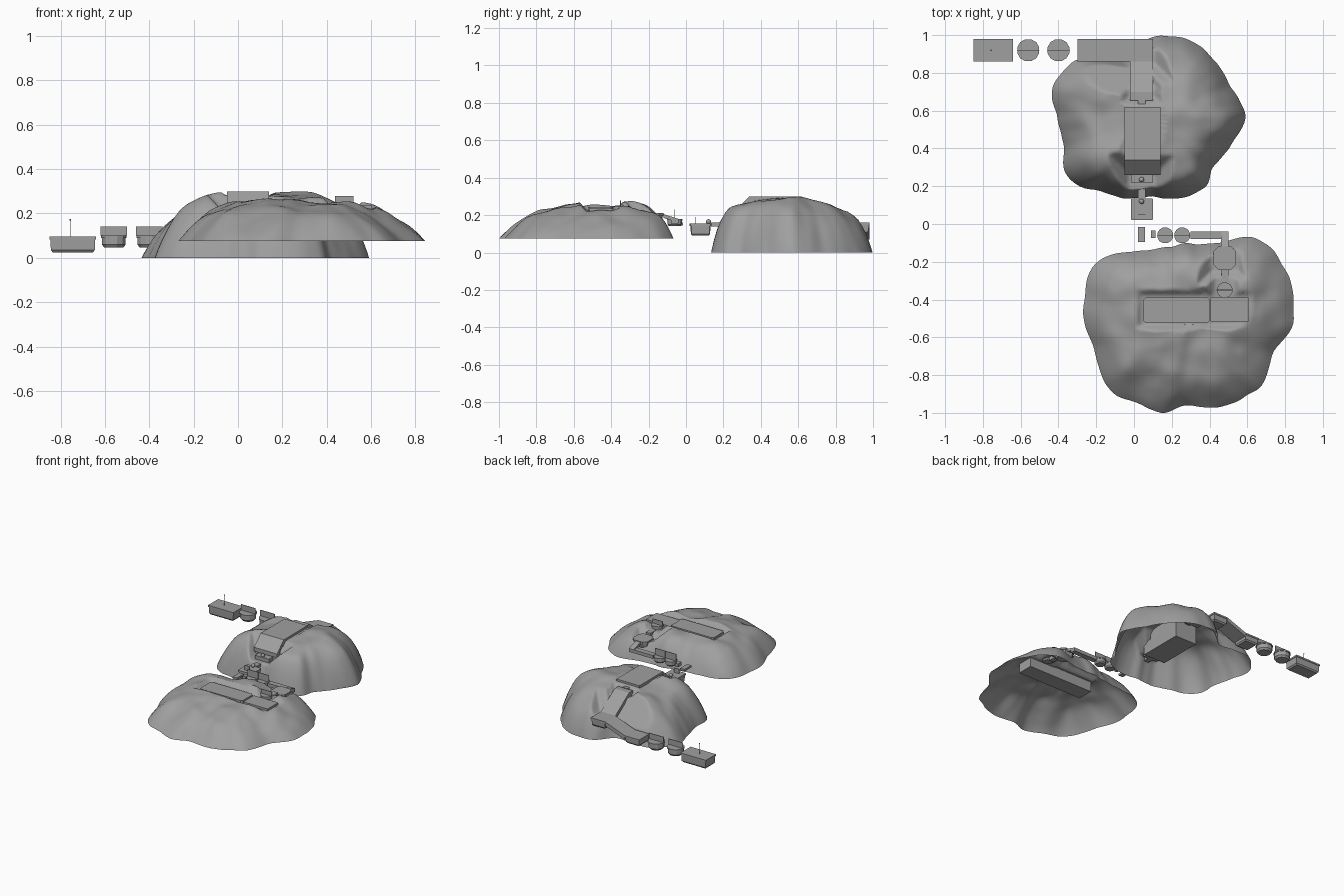
import bpy, bmesh, math
from mathutils import Vector, noise

cube = bpy.data.objects.get("Cube")
if cube:
    bpy.data.objects.remove(cube, do_unlink=True)

grey = bpy.data.materials.new("plain_grey")
grey.use_nodes = True
grey.diffuse_color = (0.35, 0.35, 0.35, 1)
grey.node_tree.nodes["Principled BSDF"].inputs["Base Color"].default_value = (0.35, 0.35, 0.35, 1)


def finish(name, bm, smooth=False):
    bmesh.ops.recalc_face_normals(bm, faces=bm.faces)
    for f in bm.faces:
        f.smooth = smooth
    me = bpy.data.meshes.new(name)
    bm.to_mesh(me)
    bm.free()
    me.materials.append(grey)
    ob = bpy.data.objects.new(name, me)
    bpy.context.collection.objects.link(ob)
    return ob


def loft(name, rings):
    """Closed solid through a stack of equal-length point rings."""
    bm = bmesh.new()
    loops = [[bm.verts.new(p) for p in ring] for ring in rings]
    n = len(loops[0])
    for a, b in zip(loops, loops[1:]):
        for i in range(n):
            j = (i + 1) % n
            bm.faces.new((a[i], a[j], b[j], b[i]))
    bm.faces.new(loops[0])
    bm.faces.new(loops[-1])
    return finish(name, bm)


def rect(x0, x1, y0, y1, z, inset=0.0, cut=0.0):
    x0, x1, y0, y1 = x0 + inset, x1 - inset, y0 + inset, y1 - inset
    if not cut:
        return [(x0, y0, z), (x1, y0, z), (x1, y1, z), (x0, y1, z)]
    return [(x0 + cut, y0, z), (x1 - cut, y0, z), (x1, y0 + cut, z), (x1, y1 - cut, z),
            (x1 - cut, y1, z), (x0 + cut, y1, z), (x0, y1 - cut, z), (x0, y0 + cut, z)]


def box(name, x0, x1, y0, y1, z0, z1):
    return loft(name, [rect(x0, x1, y0, y1, z0), rect(x0, x1, y0, y1, z1)])


def deck(name, area, top, depth, cut=0.0):
    """Thin deck plate on a hull that tapers at the bottom."""
    loft(name, [rect(*area, top - 0.012, 0, cut), rect(*area, top, 0, cut)])
    loft(name + "_hull", [rect(*area, top - depth, 0.014, cut),
                          rect(*area, top - depth + 0.01, 0.006, cut),
                          rect(*area, top - 0.012, 0.004, cut)])


def pod(name, x, y, r, z, sail):
    """Round floating platform with a thin upright panel."""
    def ring(rad, h):
        return [(x + rad * math.cos((i + 0.5) * math.tau / 12),
                 y + rad * math.sin((i + 0.5) * math.tau / 12), h) for i in range(12)]
    d = r * 0.9
    loft(name, [ring(r * 0.75, z - d), ring(r * 0.92, z - d * 0.75), ring(r * 0.92, z - 0.01),
                ring(r, z - 0.01), ring(r, z)])
    box(name + "_panel", x - r, x + r, y - 0.002, y + 0.002, z, z + sail)


def slope(name, x0, x1, y0, y1, za, zb, axis, thick=0.02):
    """Sloping slab whose top goes from za to zb along the axis."""
    def ring(drop):
        return [(p[0], p[1], (zb if (p[0] == x1 if axis == "x" else p[1] == y1) else za) - drop)
                for p in rect(x0, x1, y0, y1, 0)]
    loft(name, [ring(thick), ring(0)])


def ball(name, x, y, z, r):
    bm = bmesh.new()
    bmesh.ops.create_icosphere(bm, subdivisions=2, radius=r)
    bmesh.ops.translate(bm, verts=bm.verts, vec=(x, y, z))
    finish(name, bm, True)


def hill(name, cx, cy, base, height, tilt, powers, radii, pads, seed):
    """Open shell of rolling rock; powers set the steepness to +x, +y, -x, -y."""
    bm = bmesh.new()
    count, steps = 144, 44
    n = len(radii)

    def reach(a):
        t = a / math.tau * n
        k, f = int(t) % n, t % 1
        p, q, r, s = (radii[(k + o) % n] for o in (-1, 0, 1, 2))
        return q + 0.5 * f * (r - p + f * (2 * p - 5 * q + 4 * r - s + f * (3 * (q - r) + s - p)))

    def point(u, a):
        c, d = math.cos(a), math.sin(a)
        power = (powers[0 if c > 0 else 2] * c * c + powers[1 if d > 0 else 3] * d * d)
        s = math.sin(u * math.pi / 2)
        rough = noise.noise(Vector((c * 5, d * 5, seed + u)))
        rad = (reach(a) + 0.016 * rough) * s
        x, y = cx + rad * c, cy + rad * d
        z = height * (1 + tilt * d * s) * (1 - s ** power)
        lump = noise.noise(Vector((x * 4, y * 4, seed))) + 0.5 * noise.noise(Vector((x * 9, y * 9, seed)))
        z += 0.03 * lump * (1 - s ** 10) * min(1, z / height + 0.3)
        z = max(z + base, base)
        for x0, x1, y0, y1, top in pads:
            gap = max(x0 - x, x - x1, y0 - y, y - y1, 0)
            z = min(z, max(base, top - 0.012) + max(0, gap - 0.012) * 1.1)
        return (x, y, z)

    centre = bm.verts.new(point(0, 0))
    last = None
    for j in range(1, steps + 1):
        ring = [bm.verts.new(point(j / steps, i * math.tau / count)) for i in range(count)]
        for i in range(count):
            k = (i + 1) % count
            if last:
                bm.faces.new((last[i], ring[i], ring[k], last[k]))
            else:
                bm.faces.new((centre, ring[i], ring[k]))
        last = ring
    finish(name, bm, True)


# Hills
hill("back_hill", 0.08, 0.56, 0.0, 0.285, -0.07, (5, 5.4, 3.5, 7),
     [.515, .468, .46, .465, .455, .42, .325, .385, .50, .535,
      .49, .48, .53, .47, .44, .41, .445, .47, .43, .46],
     [(-.05, .14, .34, .62, .295), (-.05, .14, .26, .3, .24), (-.015, .1, .13, .25, .175),
      (-.02, .1, .68, .8, .25), (-.02, .1, .86, .98, .16), (-.3, -.02, .86, .98, .11)], 2.3)
hill("front_hill", 0.29, -0.53, 0.075, 0.182, 0.16, (3.2, 6, 4.4, 3),
     [.55, .57, .59, .57, .445, .43, .42, .475, .58, .57,
      .55, .515, .545, .505, .49, .43, .465, .485, .50, .475],
     [(.05, .4, -.52, -.39, .24), (.4, .6, -.52, -.39, .232), (.44, .52, -.39, -.24, .235),
      (.42, .54, -.24, -.12, .205), (.3, .5, -.08, -.04, .18)], 7.1)

# Main hall on the back hill, with its front slope
box("main_hall", -.045, .135, .34, .61, .12, .285)
box("main_hall_front_base", -.045, .135, .27, .34, .12, .215)
box("main_hall_roof", -.05, .14, .34, .62, .285, .3)
slope("main_hall_front", -.05, .14, .26, .34, .225, .3, "y", .03)
box("main_hall_porch", -.015, .1, .22, .27, .14, .19)
box("main_hall_back_link", .02, .06, .62, .66, .24, .275)
ball("porch_ball", .04, .235, .197, .014)

# Stepped walkway down the back of the hill
slope("upper_ramp", -.02, .1, .7, .86, .27, .16, "y", .03)
box("ramp_head", -.02, .1, .655, .7, .22, .27)
deck("corner_landing", (-.02, .1, .86, .98), .16, .06)
slope("lower_ramp", -.18, -.02, .86, .98, .1, .16, "x", .03)
deck("lower_landing", (-.3, -.18, .86, .98), .1, .055)

# Floating platforms in a row
for i, x in enumerate((-.4, -.56)):
    pod("back_pod_%d" % (i + 1), x, .92, .06, .1, .042)
deck("end_barge", (-.85, -.64, .86, .98), .095, .07)
box("barge_mast", -.757, -.755, .919, .921, .095, .172)
ball("mast_tip", -.756, .92, .172, .004)

# Crossing between the hills
deck("crossing_deck", (-.015, .1, .02, .135), .155, .065, .004)
box("crossing_panel", .02, .06, .05, .054, .155, .19)
ball("crossing_ball", .04, .12, .165, .014)
box("crossing_step", .02, .06, .135, .22, .14, .16)
box("crossing_plank", .022, .058, -.095, -.015, .145, .16)
box("crossing_block", .09, .115, -.075, -.035, .15, .175)
for i, x in enumerate((.165, .255)):
    pod("front_pod_%d" % (i + 1), x, -.06, .043, .18, .05)

# Bridge and path onto the front hill
box("bridge", .3, .5, -.08, -.04, .155, .18)
slope("bridge_steps", .46, .5, -.12, -.04, .205, .18, "y")
deck("octagon_landing", (.42, .54, -.24, -.12), .21, .05, .025)
box("path_link", .462, .5, -.31, -.24, .195, .225)
pod("hill_pod", .48, -.35, .042, .247, .032)

# Long hall and side hall on the front hill
box("hall_base", .055, .6, -.515, -.395, .15, .225)
loft("long_hall_roof", [rect(.05, .4, -.525, -.39, z, 0, .012) for z in (.225, .243)])
box("side_hall_roof", .405, .605, -.515, -.39, .22, .235)
